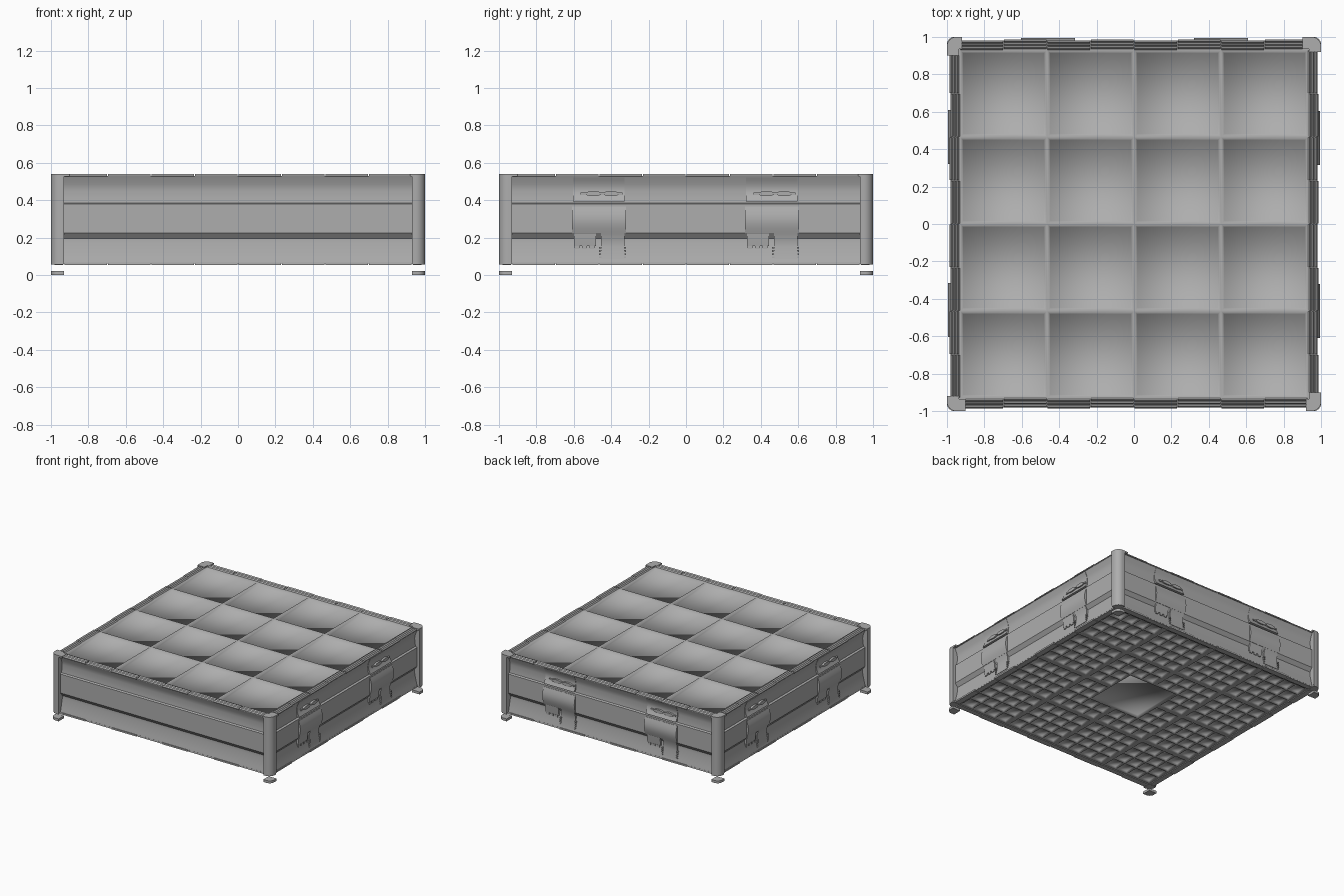
import bpy, bmesh
from math import pi, sin, cos
from mathutils import Matrix, Vector

if "Cube" in bpy.data.objects:
    bpy.data.objects.remove(bpy.data.objects["Cube"])

GREY = bpy.data.materials.new("dark_grey")
GREY.diffuse_color = (0.42, 0.42, 0.42, 1)
GREY.use_nodes = True
GREY.node_tree.nodes["Principled BSDF"].inputs["Base Color"].default_value = GREY.diffuse_color


def finish(name, bm, angle=None, smooth=False):
    me = bpy.data.meshes.new(name)
    bm.to_mesh(me)
    bm.free()
    me.materials.append(GREY)
    ob = bpy.data.objects.new(name, me)
    bpy.context.collection.objects.link(ob)
    if smooth:
        for p in me.polygons:
            p.use_smooth = True
    if angle:
        bpy.ops.object.select_all(action='DESELECT')
        ob.select_set(True)
        bpy.context.view_layer.objects.active = ob
        bpy.ops.object.shade_smooth_by_angle(angle=angle)
    return ob


def add_prism(bm, pts, vec, k=0):
    """Closed prism from a polygon, turned k quarter turns about z."""
    new = [bm.verts.new(p) for p in pts]
    f = bm.faces.new(new)
    r = bmesh.ops.extrude_face_region(bm, geom=[f])
    top = [v for v in r['geom'] if isinstance(v, bmesh.types.BMVert)]
    bmesh.ops.translate(bm, verts=top, vec=Vector(vec))
    bmesh.ops.rotate(bm, verts=new + top, matrix=Matrix.Rotation(k * pi / 2, 3, 'Z'), cent=(0, 0, 0))


def add_side(bm, profile, t0, t1, k):
    """Profile of (distance outward, z) run along a side from t0 to t1."""
    add_prism(bm, [(t0, -d, z) for d, z in profile], (t1 - t0, 0, 0), k)


def add_box(bm, t0, t1, d0, d1, z0, z1, k):
    add_side(bm, [(d0, z0), (d1, z0), (d1, z1), (d0, z1)], t0, t1, k)


def close(name, bm, angle=None):
    bmesh.ops.recalc_face_normals(bm, faces=bm.faces[:])
    return finish(name, bm, angle)


def recess(bm, faces, rib, slope, depth):
    bmesh.ops.inset_individual(bm, faces=faces, thickness=rib)
    bmesh.ops.inset_individual(bm, faces=faces, thickness=slope, depth=-depth)


# Tray with sixteen shallow square pockets
bm = bmesh.new()
bmesh.ops.create_grid(bm, x_segments=4, y_segments=4, size=0.93, matrix=Matrix.Translation((0, 0, 0.53)))
cells = bm.faces[:]
recess(bm, cells, 0.012, 0.012, 0.022)
for f in cells:
    order = sorted(f.verts, key=lambda v: v.co.x + v.co.y)
    bmesh.utils.face_split(f, order[0], order[-1])
finish("pocket_tray", bm, smooth=True)

# Underside: groups of 4 x 4 small cells between strips, around a central square
bm = bmesh.new()
bmesh.ops.create_grid(bm, x_segments=21, y_segments=21, size=1.0,
                      matrix=Matrix.Translation((0, 0, 0.06)) @ Matrix.Rotation(pi, 4, 'X'))
STRIP = 0.03
TILE = (1.91 - 5 * STRIP) / 16
lines = [-0.955]
for i in range(21):
    lines.append(lines[-1] + (STRIP if i % 5 == 0 else TILE))
for v in bm.verts:
    v.co.x = lines[round((v.co.x + 1) * 10.5)]
    v.co.y = lines[round((v.co.y + 1) * 10.5)]
half = STRIP / 2 + 2 * TILE
mid = [f for f in bm.faces if max(abs(c) for c in f.calc_center_median().xy) < half]
bmesh.ops.delete(bm, geom=mid, context='FACES')
cells = [f for f in bm.faces if f.calc_area() > TILE * TILE * 0.9]
square = bm.faces.new([bm.verts.new((x * half, y * half, 0.06)) for x, y in ((-1, 1), (1, 1), (1, -1), (-1, -1))])
recess(bm, cells, 0.007, 0.004, 0.015)
recess(bm, [square], 0.012, 0.006, 0.02)
finish("base_grid", bm, smooth=True)

# Side walls with a raised middle band between two shallow channels
WALL = [(0.925, 0.06), (0.978, 0.06), (0.971, 0.09), (0.953, 0.17), (0.953, 0.195),
        (0.977, 0.225), (0.977, 0.38), (0.962, 0.386), (0.954, 0.45), (0.962, 0.485), (0.981, 0.528), (0.925, 0.53)]
NAMES = ["front", "right", "back", "left"]
for k, side in enumerate(NAMES):
    bm = bmesh.new()
    add_side(bm, WALL, -0.94, 0.94, k)
    close(side + "_wall", bm, 0.5)

    # Segmented top and bottom rims, the top one fluted
    bm = bmesh.new()
    for i in range(8):
        t = -0.93 + i * 0.2325
        out = 0.982 if i % 2 else 0.987
        add_box(bm, t + 0.002, t + 0.2305, 0.93, out, 0.524, 0.53, k)
        for j in range(3):
            d = out - 0.052 + j * 0.0173
            add_side(bm, [(d, 0.528), (d + 0.0173, 0.528), (d + 0.0087, 0.54)], t + 0.002, t + 0.2305, k)
        add_box(bm, t + 0.003, t + 0.2295, 0.935, out - 0.005, 0.054, 0.067, k)
    close(side + "_rim", bm)


def corner(s, r, n=8):
    """Square of size s at the outer corner, with rounded outer edge r."""
    arc = [(-1 + r - r * sin(a * pi / 2 / n), -1 + r - r * cos(a * pi / 2 / n)) for a in range(n + 1)]
    return [(-1 + s, -1 + s), (-1 + s, -1)] + arc + [(-1, -1 + s)]


# Corner posts, caps and feet
for k, side in enumerate(NAMES):
    for part, s, r, z0, z1 in (("post", 0.07, 0.05, 0.068, 0.526),
                               ("post_foot_cap", 0.068, 0.05, 0.056, 0.068),
                               ("foot", 0.07, 0.04, 0.0, 0.02)):
        bm = bmesh.new()
        add_prism(bm, [(x, y, z0) for x, y in corner(s, r)], (0, 0, z1 - z0), k)
        close("%s_corner_%s" % (side, part), bm, 0.6)
    bm = bmesh.new()
    arc = corner(0.07, 0.05)[2:-1]
    cap = [(-0.935, -0.935, 0.526), (-0.9, -0.935, 0.526), (-0.9, -1, 0.526)]
    cap += [(x, y, 0.526) for x, y in arc] + [(-1, -0.92, 0.526), (-0.935, -0.92, 0.526)]
    add_prism(bm, cap, (0, 0, 0.014), k)
    close(side + "_corner_cap", bm, 0.6)

# Latches, two on every side but the front
for k in (1, 2, 3):
    for c in (-0.465, 0.46):
        tag = "%s_latch_%s" % (NAMES[k], "a" if c < 0 else "b")

        # Upper housing: hollowed block holding a two-lobed catch
        bm = bmesh.new()
        hollow = [(0.981 - 0.022 * sin(pi * i / 8), 0.392 + 0.128 * i / 8) for i in range(9)]
        add_side(bm, [(0.94, 0.392)] + hollow + [(0.94, 0.52)], c - 0.14, c + 0.135, k)
        close(tag + "_housing", bm, 0.6)
        bm = bmesh.new()
        add_box(bm, c - 0.1, c + 0.125, 0.955, 0.972, 0.428, 0.44, k)
        for t in (c - 0.03, c + 0.065):
            lobe = [(t + 0.045 * cos(a * pi / 6), -0.955, 0.435 + 0.014 * sin(a * pi / 6)) for a in range(12)]
            add_prism(bm, lobe, (0, -0.022, 0), k)
        close(tag + "_catch", bm, 0.6)

        # Bowed middle lever
        bm = bmesh.new()
        bow = [(0.979 + 0.015 * sin(pi * i / 8), 0.225 + 0.14 * i / 8) for i in range(9)]
        add_side(bm, [(0.96, 0.225)] + bow + [(0.96, 0.365)], c - 0.145, c + 0.145, k)
        close(tag + "_lever", bm, 0.6)

        # Lower bracket and toothed strap
        bm = bmesh.new()
        add_side(bm, [(0.94, 0.155), (0.965, 0.155), (0.974, 0.225), (0.94, 0.225)], c - 0.135, c - 0.015, k)
        for i in range(3):
            add_box(bm, c - 0.13 + i * 0.04, c - 0.105 + i * 0.04, 0.94, 0.967, 0.138, 0.155, k)
        close(tag + "_bracket", bm)
        bm = bmesh.new()
        add_side(bm, [(0.94, 0.085), (0.976, 0.085), (0.964, 0.15), (0.966, 0.19), (0.978, 0.225), (0.94, 0.225)],
                 c + 0.01, c + 0.135, k)
        for i in range(4):
            z = 0.09 + i * 0.017
            for t in (c + 0.0, c + 0.133):
                add_box(bm, t, t + 0.012, 0.95, 0.976, z, z + 0.009, k)
        close(tag + "_strap", bm, 0.6)
